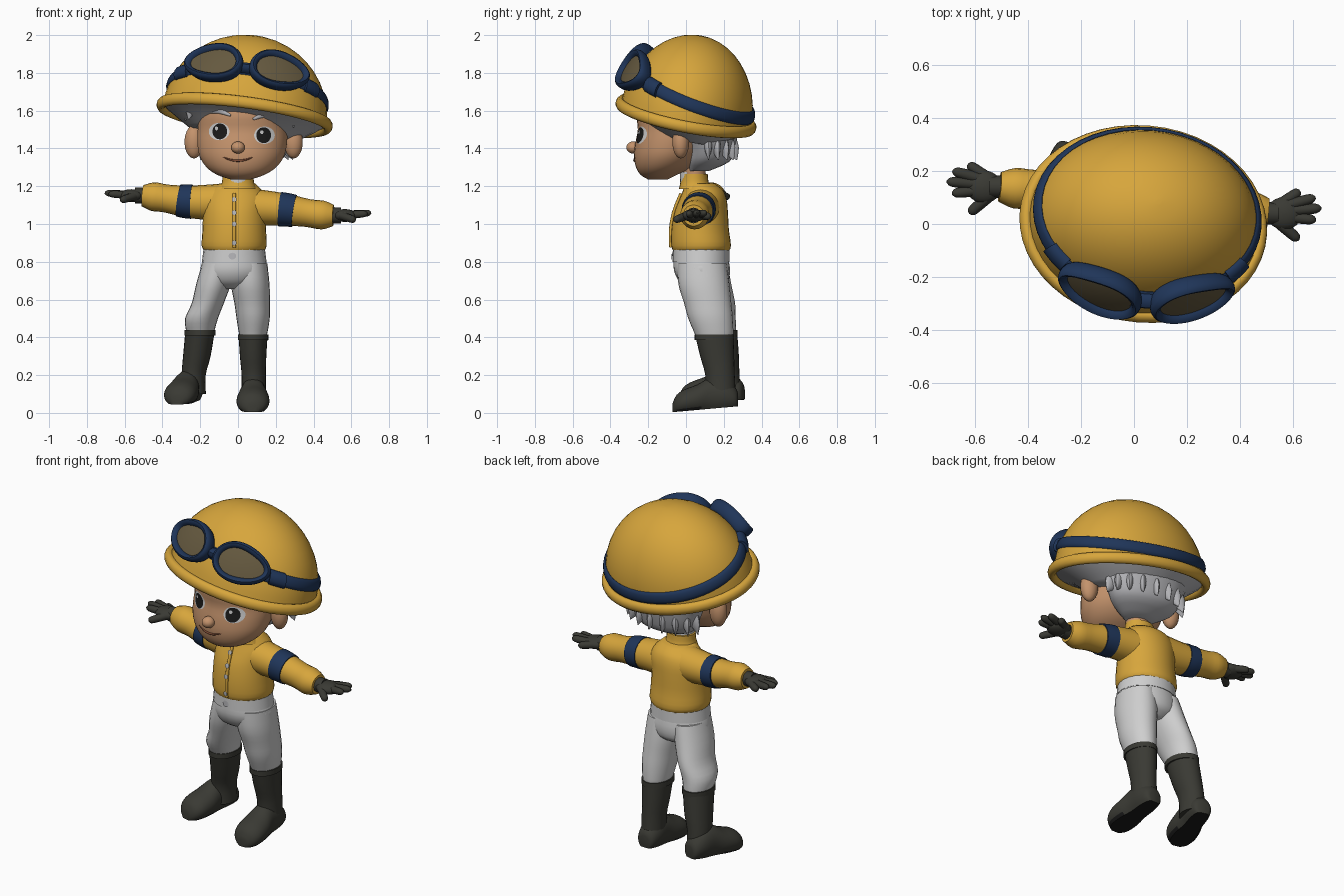
import bpy, bmesh, math
from math import sin, cos, pi, radians, sqrt
from mathutils import Vector as V, Matrix
from mathutils.bvhtree import BVHTree

cube = bpy.data.objects.get("Cube")
if cube:
    bpy.data.objects.remove(cube)


def material(name, *rgb):
    m = bpy.data.materials.new(name)
    m.use_nodes = True
    m.diffuse_color = (*rgb, 1)
    bsdf = next(n for n in m.node_tree.nodes if n.type == 'BSDF_PRINCIPLED')
    bsdf.inputs["Base Color"].default_value = (*rgb, 1)
    bsdf.inputs["Roughness"].default_value = 0.8
    return m


YELLOW = material("mustard yellow", .68, .38, .045)
NAVY = material("navy blue", .014, .036, .10)
LENS = material("smoky lens", .13, .10, .05)
SKIN = material("skin", .55, .29, .15)
WHITE = material("off white", .62, .62, .62)
HAIR = material("silver hair", .45, .45, .47)
BOOT = material("dark olive leather", .042, .042, .034)
BLACK = material("black", .01, .01, .01)
BROWN = material("mouth brown", .2, .07, .035)

made = []
HEAD = Matrix.Translation((.03, 0, 0)) @ Matrix.Rotation(radians(-6), 4, 'Z')
ID = Matrix.Identity(4)


def from_rings(name, rings, mat, closed=False, m=ID, front=False, sole=None):
    """Bridge rings of points; returns a BVH for projecting details."""
    bm = bmesh.new()
    rows = [[bm.verts.new(m @ p) for p in r] for r in rings]
    n = len(rows[0])
    pairs = list(zip(rows, rows[1:])) + ([(rows[-1], rows[0])] if closed else [])
    for a, b in pairs:
        for i in range(n):
            j = (i + 1) % n
            bm.faces.new((a[i], a[j], b[j], b[i]))
    if not closed:
        bm.faces.new(rows[-1])
        if not front:
            bm.faces.new(rows[0])
    bmesh.ops.recalc_face_normals(bm, faces=bm.faces)
    bm.normal_update()
    if front and sum(f.normal.y for f in bm.faces) > 0:
        bmesh.ops.reverse_faces(bm, faces=bm.faces)
    mesh = bpy.data.meshes.new(name)
    mesh.materials.append(mat)
    if sole:
        mesh.materials.append(sole)
        for f in bm.faces:
            f.material_index = int(f.normal.z < -.6)
    bm.to_mesh(mesh)
    ob = bpy.data.objects.new(name, mesh)
    bpy.context.collection.objects.link(ob)
    made.append(ob)
    tree = BVHTree.FromBMesh(bm)
    bm.free()
    return tree


def spline(secs, sub, closed):
    """Smoothly interpolate (centre, u, v) sections."""
    k, out = len(secs), []
    get = (lambda i: secs[i % k]) if closed else (lambda i: secs[max(0, min(k - 1, i))])
    for i in range(k if closed else k - 1):
        for s in range(sub):
            t = s / sub
            out.append([(b * 2 + (c - a) * t + (a * 2 - b * 5 + c * 4 - d) * t * t
                         + (b * 3 - a - c * 3 + d) * t ** 3) / 2
                        for a, b, c, d in zip(*(get(i + o) for o in (-1, 0, 1, 2)))])
    return out if closed else out + [secs[-1]]


def skin(name, secs, mat, closed=False, n=24, sub=3, floor=-1, **kw):
    ring = [(cos(2 * pi * i / n), max(floor, sin(2 * pi * i / n))) for i in range(n)]
    rings = [[c + u * a + v * b for a, b in ring] for c, u, v in spline(secs, sub, closed)]
    return from_rings(name, rings, mat, closed, **kw)


def loft(name, rows, mat, **kw):
    """Horizontal ellipses: x, y, z, half width, half depth."""
    return skin(name, [(V(r[:3]), V((r[3], 0, 0)), V((0, r[4], 0))) for r in rows], mat, **kw)


def tube(name, pts, radii, mat, flat=1, n=12, **kw):
    pts, secs = [V(p) for p in pts], []
    for i, p in enumerate(pts):
        d = (pts[min(i + 1, len(pts) - 1)] - pts[max(i - 1, 0)]).normalized()
        side = d.cross(V((0, 0, 1)) if abs(d.z) < .9 else V((0, 1, 0))).normalized()
        secs.append((p, side * radii[i] * flat, side.cross(d) * radii[i]))
    return skin(name, secs, mat, n=n, **kw)


def ball(name, loc, size, mat, m=ID):
    rows = [(loc[0], loc[1], loc[2] + size[2] * sin(a), size[0] * cos(a), size[1] * cos(a))
            for a in [radians(d) for d in range(-88, 89, 16)]]
    loft(name, rows, mat, sub=1, m=m)


def project(tree, x, z, off):
    hit = tree.ray_cast(V((x, -2, z)), V((0, 1, 0)))[0]
    return hit - V((0, off, 0))


def patch(name, tree, x, z, rx, rz, mat, off=.004):
    """Thin oval plate laid on a surface from the front."""
    rings = [[project(tree, x + rx * s * cos(i * pi / 12), z + rz * s * sin(i * pi / 12), off)
              for i in range(24)] for s in (1, .75, .5, .25, .05)]
    from_rings(name, rings, mat, front=True)


# head: half width, front and back depth per height
rows = [(1.235, .05, -.20, -.10), (1.26, .125, -.24, -.05), (1.30, .185, -.265, .03),
        (1.36, .225, -.275, .09), (1.43, .238, -.268, .12), (1.50, .238, -.255, .14),
        (1.58, .23, -.262, .15), (1.66, .21, -.24, .15)]
face = loft("head", [(0, (f + b) / 2, z, w, (b - f) / 2) for z, w, f, b in rows],
            SKIN, n=40, m=HEAD)
loft("neck", [(.01, .05, 1.18, .07, .06), (.01, .04, 1.34, .07, .06)], SKIN)
ball("nose", (0, -.28, 1.405), (.036, .036, .032), SKIN)
for s, side in ((-1, "right"), (1, "left")):
    ball(side + "_ear", (s * .265, 0, 1.435), (.05, .045, .088), SKIN, HEAD)
    ex, ez = .02 + s * .12, 1.48 - s * .01
    patch(side + "_eye_white", face, ex, ez, .055, .046, WHITE, .003)
    patch(side + "_iris", face, ex - s * .004, ez, .039, .042, BLACK, .006)
    patch(side + "_eye_glint", face, ex - .014, ez + .016, .009, .01, WHITE, .009)
    tube(side + "_brow", [project(face, ex + s * dx, ez + dz, .004)
                          for dx, dz in ((-.06, .085), (0, .108), (.06, .10))],
         (.006, .014, .005), HAIR, flat=.6)
tube("mouth", [project(face, dx, 1.335 + 3 * dx * dx, .001) for dx in (-.08, -.04, 0, .04, .08)],
     (.002, .005, .006, .005, .002), BROWN)

# hair at the back of the head, with loose tufts
loft("back_hair", [(0, .07, 1.28, .08, .05), (0, .12, 1.33, .18, .11), (0, .135, 1.40, .225, .125),
                   (0, .13, 1.48, .255, .145), (0, .11, 1.56, .30, .18), (0, .08, 1.63, .33, .2)],
     HAIR, m=HEAD)
for i in range(9):
    a = radians(10 + 20 * i)
    d = V((cos(a), sin(a), 0))
    root = V((d.x * .2, .12 + d.y * .1, 1.44))
    tube("nape_tuft", [HEAD @ (root + d * o + V((0, 0, -h))) for o, h in ((0, 0), (.03, .05), (.05, .1))],
         (.05, .035, .003), HAIR, flat=.5)
for s in (-1, 1):
    for k in range(3):
        tube("temple_tuft", [HEAD @ V((s * x, -.13 + .07 * k, z - s * .02))
                             for x, z in ((.22, 1.62), (.27, 1.58), (.28 + .025 * k, 1.53))],
             (.04, .028, .003), HAIR, flat=.6)
for x in (-.02, .03, .08):
    tube("fringe", [(x - .04, -.25, 1.67), (x - .02, -.272, 1.64), (x + .03, -.272, 1.615)],
         (.03, .02, .002), HAIR, flat=.5)

# helmet frame, tilted to the back and left
nz = V((.14, .2, 1)).normalized()
nx = V((1, -.08, -.124)).normalized()
ny = nz.cross(nx)
HELMET = Matrix.Translation((.035, 0, 1.575)) @ Matrix((nx, ny, nz)).transposed().to_4x4()
RX, RY, RZ = .437, .35, .43


def on_dome(a, h, off=0):
    c = sqrt(1 - (h / RZ) ** 2)
    p = V((RX * c * cos(a), RY * c * sin(a), h))
    n = V((p.x / RX ** 2, p.y / RY ** 2, p.z / RZ ** 2)).normalized()
    return p + n * off, n


def strap_height(a):
    return .125 - .17 * RY * sin(a)


loft("helmet_dome", [(0, 0, RZ * sin(a), RX * cos(a), RY * cos(a))
                     for a in [radians(d) for d in range(0, 90, 8)] + [radians(89)]],
     YELLOW, n=48, sub=1, m=HELMET)
turn = [2 * pi * i / 48 for i in range(48)]
skin("helmet_rim", [(V((.446 * cos(a), .354 * sin(a), 0)), V((cos(a), sin(a), 0)) * .025, V((0, 0, .032)))
                    for a in turn], YELLOW, closed=True, n=12, sub=1, m=HELMET)
loft("helmet_lining", [(0, 0, -.005, .425, .335), (0, .03, -.045, .36, .27), (0, .05, -.1, .27, .2)],
     HAIR, n=32, m=HELMET)


def band_section(a, depth, half):
    p, n = on_dome(a, strap_height(a))
    t = V((-RX * sin(a), RY * cos(a), 0)).normalized()
    return p, n * depth, n.cross(t) * half


skin("goggle_strap", [band_section(a, .014, .034) for a in turn],
     NAVY, closed=True, n=12, sub=1, m=HELMET)

# goggles wrapped on the dome
for s, side in ((-1, "right"), (1, "left")):
    mid = -pi / 2 + s * radians(25.5)

    def rim_point(t, k, off):
        a = mid + radians(20.5) * k * cos(t)
        lift = .078 * k * sin(t) * (1 - .18 * s * cos(t))
        return on_dome(a, strap_height(mid) + .006 + lift, off)

    frame = []
    for t in turn:
        p, n = rim_point(t, 1, .035)
        frame.append((p, n * .042, (p - rim_point(t, .8, .035)[0]).normalized() * .021))
    skin(side + "_goggle_frame", frame, NAVY, closed=True, n=12, sub=1, m=HELMET)
    from_rings(side + "_goggle_lens", [[rim_point(t, k, .05)[0] for t in turn]
                                       for k in (1, .75, .5, .25, .04)], LENS, m=HELMET, front=True)
    clip = -pi / 2 + s * radians(56)
    skin(side + "_strap_clip", [band_section(clip + s * radians(d), .03, .042) for d in (-7, 0, 7)],
         NAVY, n=12, m=HELMET)
skin("goggle_bridge", [band_section(-pi / 2 + radians(d), .05, .03) for d in (-8, 0, 8)],
     NAVY, n=12, m=HELMET)

# jacket
chest = loft("jacket", [(-.02, .08, .855, .155, .145), (-.02, .08, .885, .172, .158),
                        (-.02, .075, .97, .168, .152), (-.02, .08, 1.06, .165, .142),
                        (-.015, .09, 1.13, .165, .125), (-.01, .09, 1.18, .135, .105),
                        (0, .07, 1.215, .09, .08)], YELLOW, n=32)
loft("collar", [(0, .05, 1.185, .10, .088), (0, .045, 1.22, .085, .075), (0, .045, 1.265, .082, .07)], YELLOW)
loft("white_neckband", [(0, .04, 1.21, .072, .07), (0, .035, 1.275, .07, .068)], WHITE)
tube("jacket_placket", [project(chest, -.02, z, 0) for z in (.875, .95, 1.03, 1.1, 1.16)],
     (.013,) * 5, YELLOW, flat=.7)
for z in (.9, 1.0, 1.06, 1.13):
    patch("jacket_button", chest, -.02, z, .013, .013, HAIR, .014)

# sleeves, arm bands and gloves: centre line, then radii
sleeve = (.10, .092, .084, .074, .076, .056)
arms = {"right": (-1, [(-.08, .1, 1.115), (-.18, .11, 1.115), (-.28, .12, 1.12),
                       (-.38, .13, 1.135), (-.45, .135, 1.145), (-.505, .14, 1.15)]),
        "left": (1, [(.05, .085, 1.09), (.15, .075, 1.085), (.26, .065, 1.075),
                     (.37, .055, 1.058), (.45, .045, 1.047), (.505, .04, 1.045)])}
fingers = [(.12, .085, -.005), (.178, .06, .015), (.2, .02, .015), (.18, -.025, .01), (.115, -.1, -.025)]
for side, (s, path) in arms.items():
    tube(side + "_sleeve", path, sleeve, YELLOW, n=20)
    a, b, c = V(path[1]), V(path[2]), V(path[3])
    tube(side + "_arm_band", [b.lerp(a, .35), b, b.lerp(c, .35)], (.091, .089, .086), NAVY, n=20)
    w = V(path[-1])
    tube(side + "_glove_wrist", [w - V((s * .03, 0, 0)), w + V((s * .04, 0, 0))], (.042, .042), BOOT)
    ball(side + "_glove_palm", w + V((s * .06, 0, 0)), (.068, .062, .034), BOOT)
    for f in fingers:
        tip = w + V((s * f[0], f[1], f[2]))
        root = w + V((s * .04, f[1] * .35, 0))
        tube(side + "_glove_finger", [root, root.lerp(tip, .5), root.lerp(tip, .88), tip],
             (.022, .021, .018, .005), BOOT, n=10)

# breeches
hips = loft("breeches_seat", [(-.02, .08, .88, .15, .14), (-.02, .08, .82, .163, .145),
                              (-.02, .085, .75, .18, .148), (-.025, .095, .69, .15, .125),
                              (-.03, .1, .655, .07, .07)], WHITE)
loft("waistband", [(-.02, .08, .80, .171, .151), (-.02, .08, .865, .163, .15)], WHITE)
patch("waist_buckle", hips, -.03, .83, .02, .018, HAIR, .012)

legs = {
    "right": ([(-.10, .09, .79, .09, .13), (-.13, .105, .68, .092, .135), (-.16, .13, .58, .085, .13),
               (-.193, .145, .5, .087, .118), (-.2, .165, .43, .074, .1), (-.2, .165, .40, .065, .09)],
              [(-.2, .165, .44, .078, .105), (-.218, .19, .3, .073, .09), (-.235, .205, .2, .064, .078),
               (-.235, .21, .1, .065, .08)],
              V((-.235, .305, .07)), V((-.325, -.03, .045))),
    "left": ([(.06, .085, .79, .095, .13), (.065, .095, .68, .102, .135), (.075, .115, .58, .094, .125),
              (.08, .13, .5, .088, .118), (.08, .15, .41, .073, .1), (.08, .15, .38, .065, .09)],
             [(.08, .15, .415, .077, .102), (.08, .165, .3, .07, .09), (.083, .18, .2, .064, .078),
              (.083, .185, .08, .065, .08)],
             V((.083, .275, .035)), V((.078, -.07, .004)))}
# foot sections heel to toe: position, half width, height
foot = [(0, .03, .07), (.04, .052, .10), (.2, .068, .15), (.42, .07, .165), (.62, .085, .135),
        (.82, .086, .115), (.94, .066, .09), (1, .03, .05)]
for side, (leg, shaft, heel, toe) in legs.items():
    loft(side + "_breeches_leg", leg, WHITE)
    loft(side + "_boot_shaft", shaft, BOOT)
    x, y, z, rx, ry = shaft[0]
    loft(side + "_boot_cuff", [(x, y, z - .03, rx + .004, ry + .003), (x, y, z, rx + .004, ry + .003)], BOOT)
    across = (toe - heel).cross(V((0, 0, 1))).normalized()
    secs = []
    for t, w, h in foot:
        half = h / 1.7
        secs.append((heel.lerp(toe, t) + V((0, 0, half * .7)), across * w, V((0, 0, half))))
    skin(side + "_boot_foot", secs, BOOT, floor=-.7, sole=BLACK)

# smooth shading with sharp edges kept
bpy.ops.object.select_all(action='DESELECT')
for ob in made:
    ob.select_set(True)
bpy.context.view_layer.objects.active = made[0]
bpy.ops.object.shade_smooth_by_angle(angle=radians(42))
